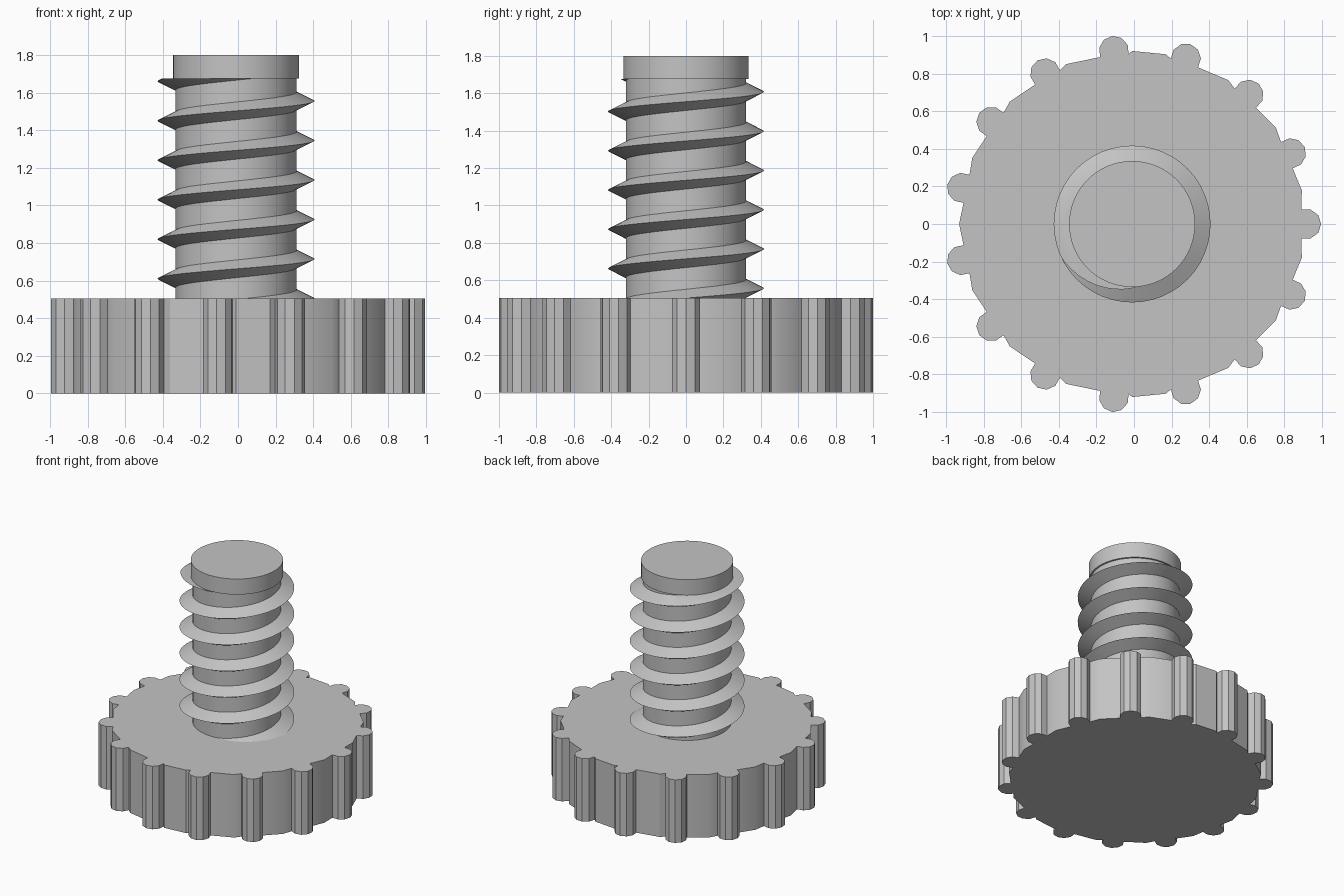
import bpy, bmesh
from math import cos, sin, radians, pi, tau

if "Cube" in bpy.data.objects:
    bpy.data.objects.remove(bpy.data.objects["Cube"])

CX = -0.01            # axis of the screw
KNOB_TOP = 0.505
THREAD_TOP = 1.675
TOP = 1.80
PITCH = 0.21

grey = bpy.data.materials.new("plain grey")
grey.use_nodes = True
colour = (0.55, 0.55, 0.55, 1)
grey.diffuse_color = colour
grey.node_tree.nodes["Principled BSDF"].inputs["Base Color"].default_value = colour


def finish(bm, name):
    bmesh.ops.recalc_face_normals(bm, faces=bm.faces)
    mesh = bpy.data.meshes.new(name)
    bm.to_mesh(mesh)
    bm.free()
    obj = bpy.data.objects.new(name, mesh)
    mesh.materials.append(grey)
    bpy.context.collection.objects.link(obj)
    obj.location.x = CX
    bpy.ops.object.select_all(action='DESELECT')
    obj.select_set(True)
    bpy.context.view_layer.objects.active = obj
    bpy.ops.object.shade_smooth_by_angle(angle=radians(30))
    return obj


def prism(bm, outline, z0, z1):
    low = [bm.verts.new((x, y, z0)) for x, y in outline]
    high = [bm.verts.new((x, y, z1)) for x, y in outline]
    bm.faces.new(low)
    bm.faces.new(high)
    n = len(outline)
    for i in range(n):
        j = (i + 1) % n
        bm.faces.new((low[i], low[j], high[j], high[i]))


def circle(radius, sides):
    return [(radius * cos(tau * i / sides), radius * sin(tau * i / sides)) for i in range(sides)]


# Knob: faceted disc with evenly spaced grip ribs in a single outline
RIBS, DISC_SIDES = 15, 32
step = tau / RIBS
points = []
for i in range(RIBS):
    a = i * step
    for k in range(-3, 4):
        b = a + k * pi / 5
        points.append((0.925 * cos(a) + 0.08 * cos(b), 0.925 * sin(a) + 0.08 * sin(b)))
    for s in range(DISC_SIDES + 1):
        d = tau * s / DISC_SIDES
        if a + radians(5.5) < d < a + step - radians(5.5):
            points.append((0.92 * cos(d), 0.92 * sin(d)))
bm = bmesh.new()
prism(bm, points, 0, KNOB_TOP)
finish(bm, "grip_knob")

# Shaft core and the plain collar at its end
bm = bmesh.new()
prism(bm, circle(0.322, 64), KNOB_TOP - 0.1, THREAD_TOP)
finish(bm, "shaft_core")
bm = bmesh.new()
prism(bm, circle(0.335, 64), THREAD_TOP, TOP)
finish(bm, "end_collar")

# Thread: triangular section swept up a helix, cut flat under the collar
bm = bmesh.new()
SEGMENTS = 48
START = KNOB_TOP - PITCH
section = [(0.30, -0.058), (0.417, 0), (0.30, 0.058)]
rings = []
for i in range(SEGMENTS * 7 + 1):
    a = tau * i / SEGMENTS
    z = START + PITCH * i / SEGMENTS
    rings.append([bm.verts.new((r * cos(a), r * sin(a), z + h)) for r, h in section])
for p, q in zip(rings, rings[1:]):
    for k in range(3):
        m = (k + 1) % 3
        bm.faces.new((p[k], p[m], q[m], q[k]))
bm.faces.new(rings[0])
bm.faces.new(rings[-1])
cut = bmesh.ops.bisect_plane(bm, geom=bm.verts[:] + bm.edges[:] + bm.faces[:],
                             plane_co=(0, 0, THREAD_TOP), plane_no=(0, 0, 1), clear_outer=True)
edges = [e for e in cut["geom_cut"] if isinstance(e, bmesh.types.BMEdge)]
bmesh.ops.holes_fill(bm, edges=edges, sides=0)
finish(bm, "screw_thread")
